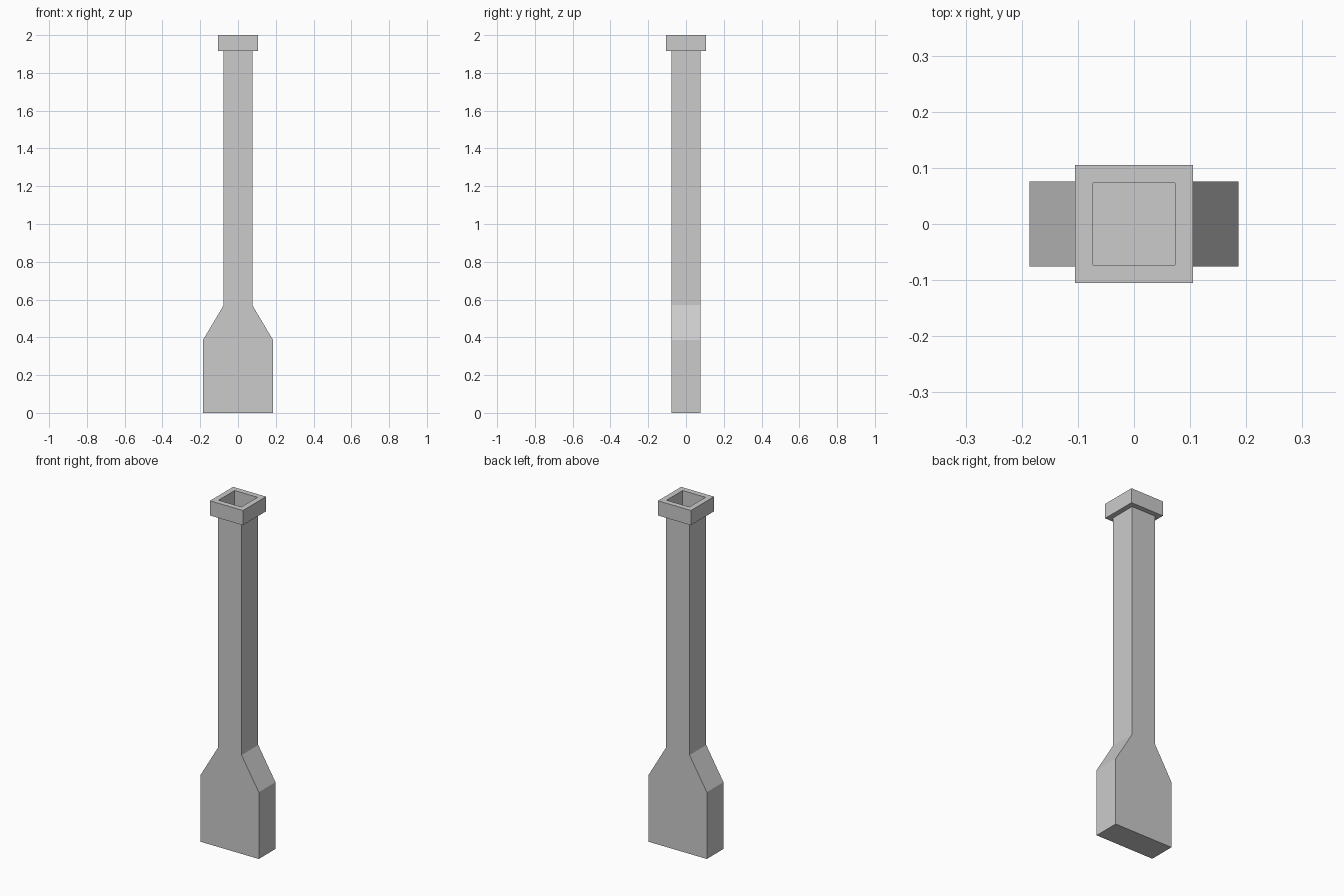
import bpy
import bmesh

cube = bpy.data.objects.get("Cube")
if cube:
    bpy.data.objects.remove(cube, do_unlink=True)

# Single stone colour
stone = bpy.data.materials.new("grey stone")
stone.use_nodes = True
colour = (0.6, 0.6, 0.6, 1)
stone.diffuse_color = colour
stone.node_tree.nodes["Principled BSDF"].inputs["Base Color"].default_value = colour

SHAFT = 0.076
COLLAR = 0.105
HOLE = 0.073


def square_loft(name, sections):
    """Skin a stack of (half width, half depth, height) rectangles, capping both ends."""
    bm = bmesh.new()
    rings = []
    for w, d, z in sections:
        corners = ((-w, -d), (w, -d), (w, d), (-w, d))
        rings.append([bm.verts.new((x, y, z)) for x, y in corners])
    for low, high in zip(rings, rings[1:]):
        for i in range(4):
            j = (i + 1) % 4
            bm.faces.new((low[i], low[j], high[j], high[i]))
    bm.faces.new(rings[0][::-1])
    bm.faces.new(rings[-1])
    bmesh.ops.recalc_face_normals(bm, faces=bm.faces[:])
    mesh = bpy.data.meshes.new(name)
    bm.to_mesh(mesh)
    bm.free()
    mesh.materials.append(stone)
    obj = bpy.data.objects.new(name, mesh)
    bpy.context.collection.objects.link(obj)
    return obj


# Whole chimney: broad base, sloped shoulders, shaft, collar and flue opening
square_loft("chimney", [
    (0.186, SHAFT, 0),
    (0.186, SHAFT, 0.385),
    (SHAFT, SHAFT, 0.57),
    (SHAFT, SHAFT, 1.915),
    (COLLAR, COLLAR, 1.915),
    (COLLAR, COLLAR, 2),
    (HOLE, HOLE, 2),
    (HOLE, HOLE, 1.9),
])
